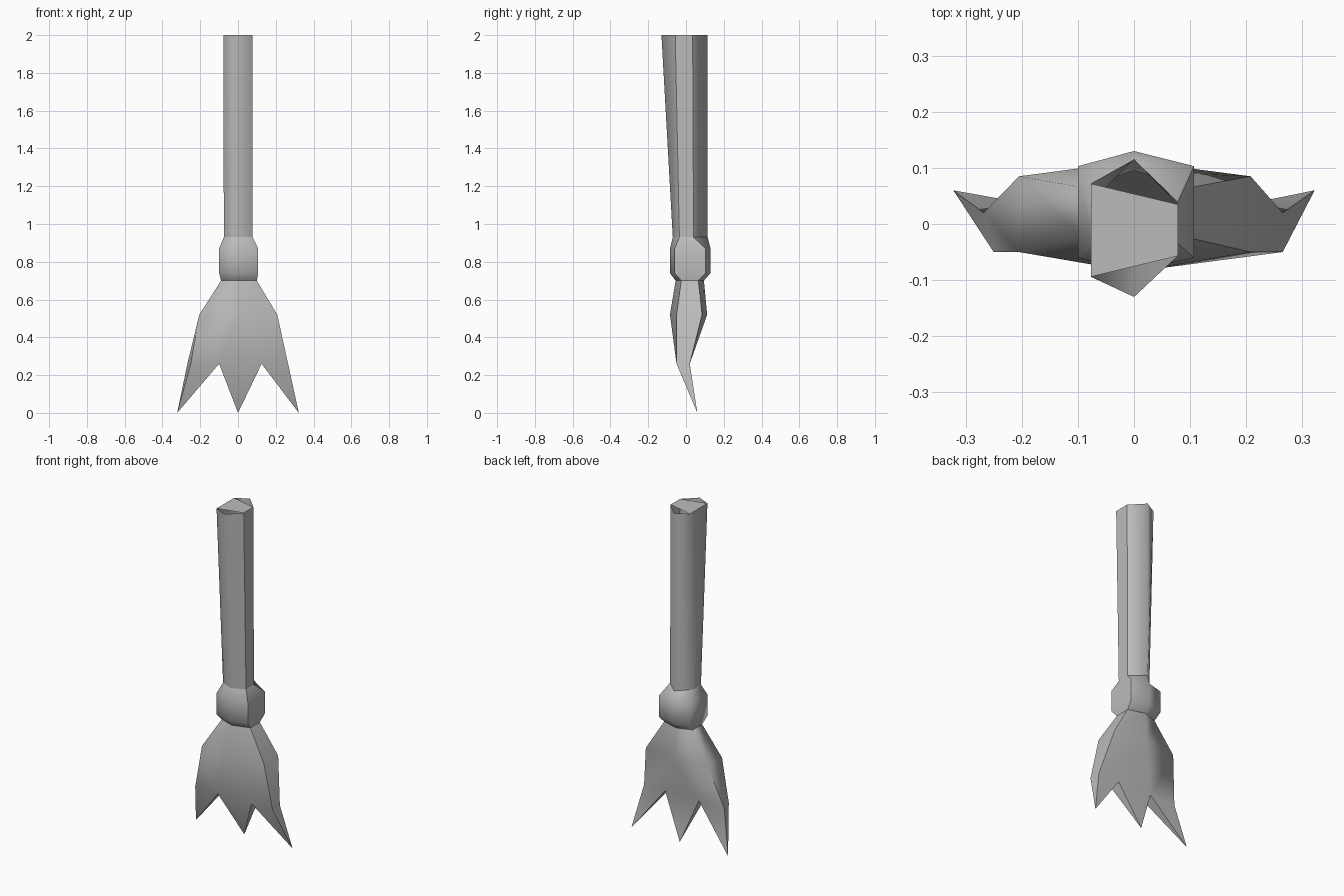
import bpy
import bmesh

old = bpy.data.objects.get("Cube")
if old:
    bpy.data.objects.remove(old, do_unlink=True)

grey = bpy.data.materials.new("plain_grey")
grey.use_nodes = True
colour = (0.5, 0.5, 0.5, 1)
grey.diffuse_color = colour
grey.node_tree.nodes["Principled BSDF"].inputs["Base Color"].default_value = colour


def ring(bm, z, left, right, front, back, side_front, side_back, skew=0.0):
    """Six-sided section: right side pair, back ridge, left side pair, front ridge."""
    points = [
        (right, side_front), (right, side_back), (0, back),
        (left, side_back + skew), (left, side_front - skew), (0, front),
    ]
    return [bm.verts.new((x, y, z)) for x, y in points]


def loft(bm, rings):
    """Join the sections, keeping the flat right side crisp."""
    for low, high in zip(rings, rings[1:]):
        for i in range(6):
            j = (i + 1) % 6
            bm.faces.new((low[i], low[j], high[j], high[i]))
        for i in (0, 1):
            bm.edges.get((low[i], high[i])).smooth = False


def finish(bm, name):
    bmesh.ops.recalc_face_normals(bm, faces=bm.faces)
    for face in bm.faces:
        face.smooth = True
    mesh = bpy.data.meshes.new(name)
    bm.to_mesh(mesh)
    bm.free()
    mesh.materials.append(grey)
    obj = bpy.data.objects.new(name, mesh)
    bpy.context.collection.objects.link(obj)
    return obj


# Sections shared by neighbouring parts
ANKLE = (0.93, -0.075, 0.078, -0.07, 0.115, -0.035, 0.04)
NECK = (0.70, -0.09, 0.1, -0.055, 0.095, -0.025, 0.065)

# Shaft, flaring forward towards the top
bm = bmesh.new()
top = ring(bm, 2, -0.077, 0.078, -0.13, 0.115, -0.057, 0.035, 0.037)
loft(bm, [ring(bm, *ANKLE), top])
cap = bm.faces.new([top[i] for i in (0, 1, 3, 4)])
for edge in cap.edges:
    edge.smooth = False
finish(bm, "shaft")

# Knuckle collar
bm = bmesh.new()
WIDE = (-0.1, 0.107, -0.085, 0.13, -0.06, 0.103)
loft(bm, [ring(bm, *NECK), ring(bm, 0.74, *WIDE),
          ring(bm, 0.87, *WIDE), ring(bm, *ANKLE)])
finish(bm, "knuckle")

# Foot: spread section, then three pointed toes
bm = bmesh.new()
spread = ring(bm, 0.52, -0.205, 0.208, -0.085, 0.112, -0.05, 0.085)
loft(bm, [spread, ring(bm, *NECK)])
right_front, right_back, back_mid, left_back, left_front, front_mid = spread

columns = (-0.25, -0.1, 0.125, 0.265)
front_row = [bm.verts.new((x, -0.05, 0.26)) for x in columns]
back_row = [bm.verts.new((x, 0.02, 0.26)) for x in columns]
back_row[0].co.x = -0.268

for row, a, b, c in ((front_row, left_front, front_mid, right_front),
                     (back_row, left_back, back_mid, right_back)):
    bm.faces.new((a, b, row[1], row[0]))
    bm.faces.new((b, row[2], row[1]))
    bm.faces.new((b, c, row[3], row[2]))
for a, b, k in ((left_front, left_back, 0), (right_front, right_back, 3)):
    bm.faces.new((a, b, back_row[k], front_row[k]))

for k, tip_x in enumerate((-0.322, 0, 0.322)):
    tip = bm.verts.new((tip_x, 0.06, 0))
    base = (front_row[k], front_row[k + 1], back_row[k + 1], back_row[k])
    for i in range(4):
        a, b = base[i], base[(i + 1) % 4]
        bm.faces.new((a, b, tip))
    for v in base:
        bm.edges.get((v, tip)).smooth = False

# Crisp outer borders of the foot
for a, b in ((right_front, front_row[3]), (right_back, back_row[3]),
             (left_front, front_row[0]), (left_back, back_row[0])):
    bm.edges.get((a, b)).smooth = False
for k in (1, 2):
    bm.edges.new((front_row[k], back_row[k])) if not bm.edges.get(
        (front_row[k], back_row[k])) else None
    bm.edges.get((front_row[k], back_row[k])).smooth = False
finish(bm, "foot")
